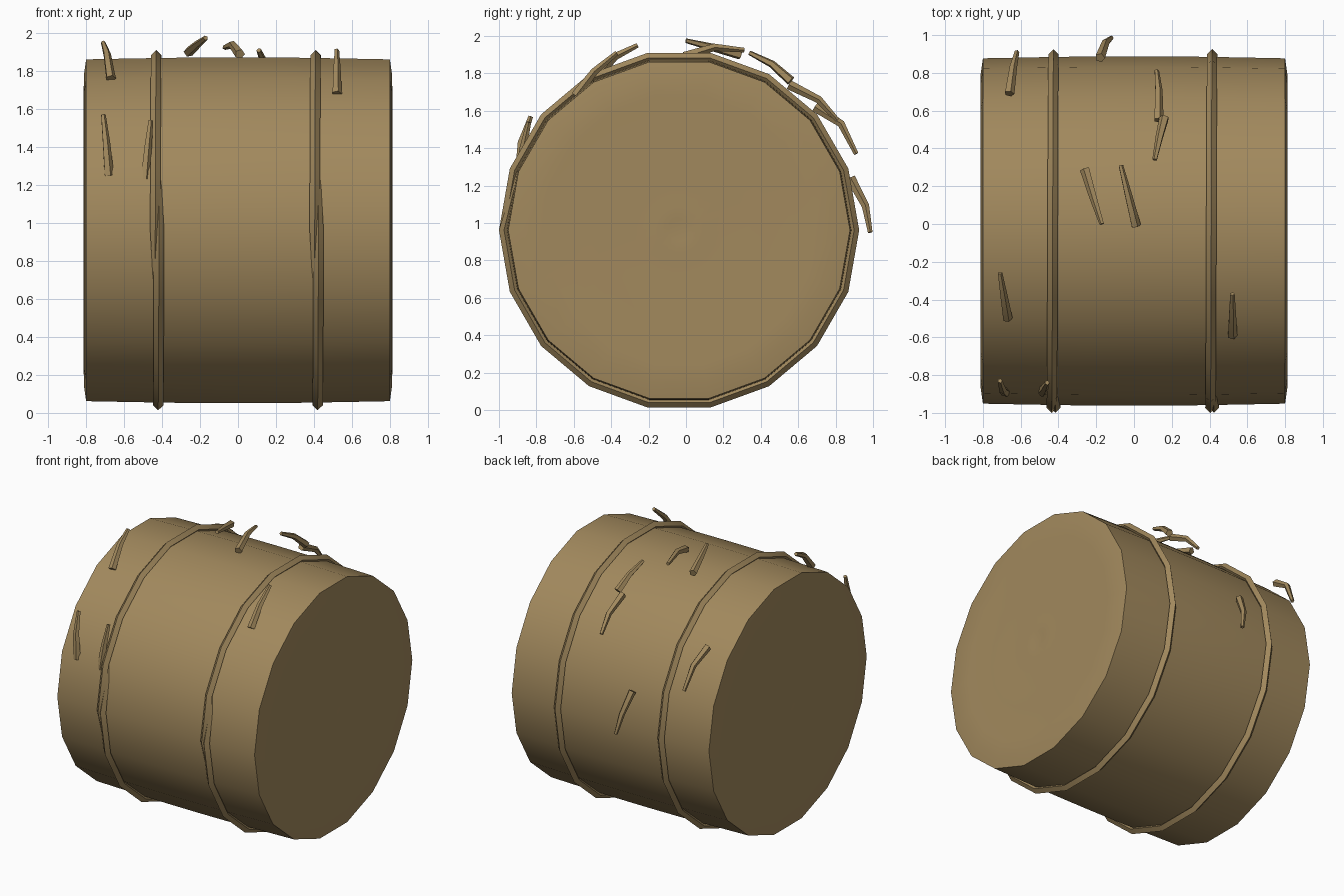
import bpy, bmesh, math
from mathutils import Vector

if "Cube" in bpy.data.objects:
    bpy.data.objects.remove(bpy.data.objects["Cube"])

SIDES = 18
CY, CZ = -0.037, 0.962

straw_mat = bpy.data.materials.new("dry straw")
straw_mat.diffuse_color = (0.36, 0.25, 0.11, 1)
straw_mat.use_nodes = True
straw_mat.node_tree.nodes["Principled BSDF"].inputs["Base Color"].default_value = straw_mat.diffuse_color


def finish(name, bm, angle=35):
    bmesh.ops.recalc_face_normals(bm, faces=bm.faces)
    me = bpy.data.meshes.new(name)
    bm.to_mesh(me)
    bm.free()
    me.materials.append(straw_mat)
    ob = bpy.data.objects.new(name, me)
    bpy.context.collection.objects.link(ob)
    bpy.ops.object.select_all(action='DESELECT')
    ob.select_set(True)
    bpy.context.view_layer.objects.active = ob
    bpy.ops.object.shade_smooth_by_angle(angle=math.radians(angle))
    return ob


def bridge(bm, a, b):
    n = len(a)
    for i in range(n):
        bm.faces.new((a[i], a[(i + 1) % n], b[(i + 1) % n], b[i]))


def tube(name, path, radii, sides, out):
    """Sweep a small polygon along a path; out(p) gives the outward direction."""
    bm = bmesh.new()
    rings = []
    pts = [Vector(p) for p in path]
    for i, (p, r) in enumerate(zip(pts, radii)):
        t = (pts[min(i + 1, len(pts) - 1)] - pts[max(i - 1, 0)]).normalized()
        side = t.cross(out(p)).normalized()
        up = side.cross(t)
        rings.append([bm.verts.new(p + r * (math.cos(a) * side + math.sin(a) * up))
                      for a in (2 * math.pi * k / sides for k in range(sides))])
    for a, b in zip(rings, rings[1:]):
        bridge(bm, a, b)
    bm.faces.new(rings[0])
    bm.faces.new(rings[-1])
    return finish(name, bm)


def outward(p):
    return Vector((0, p.y - CY, p.z - CZ)).normalized()


# Bale: lathed about the x axis, with rippled ends and a dimple in the middle
half = [(0.812, 0.06), (0.803, 0.13), (0.812, 0.24), (0.805, 0.36), (0.812, 0.48),
        (0.807, 0.60), (0.813, 0.72), (0.812, 0.83), (0.80, 0.914), (0.55, 0.919), (0.25, 0.924)]
profile = half + [(0, 0.925)] + [(-x, r) for x, r in reversed(half)]
bm = bmesh.new()
rings = [[bm.verts.new((x, CY + r * math.cos(2 * math.pi * k / SIDES),
                        CZ + r * math.sin(2 * math.pi * k / SIDES)))
          for k in range(SIDES)] for x, r in profile]
for a, b in zip(rings, rings[1:]):
    bridge(bm, a, b)
for ring, x in ((rings[0], 0.795), (rings[-1], -0.795)):
    c = bm.verts.new((x, CY, CZ))
    for k in range(SIDES):
        bm.faces.new((ring[k], ring[(k + 1) % SIDES], c))
finish("bale", bm)

# Twine: one slightly spiralling turn each, ends overlapping on the front
for name, x0 in (("left_twine", -0.415), ("right_twine", 0.425)):
    path, radii = [], []
    for k in range(21):
        deg = 160 + 20 * k
        a = math.radians(deg)
        r = 0.915 if k in (0, 20) else 0.936
        path.append((x0 - 0.022 * k / 20, CY + r * math.cos(a), CZ + r * math.sin(a)))
        radii.append(0.008 if k in (0, 20) else 0.027)
    tube(name, path, radii, 4, outward)

# Loose straws: thick end, bend, thin end
straws = [
    ((-0.67, -0.50, 1.76), (-0.69, -0.38, 1.89), (-0.71, -0.26, 1.95)),
    ((-0.68, -0.89, 1.25), (-0.695, -0.88, 1.43), (-0.71, -0.83, 1.57)),
    ((-0.49, -0.89, 1.23), (-0.475, -0.87, 1.40), (-0.46, -0.84, 1.54)),
    ((0.52, -0.59, 1.68), (0.52, -0.49, 1.81), (0.52, -0.37, 1.91)),
    ((-0.26, 0.29, 1.90), (-0.215, 0.14, 1.94), (-0.17, 0.00, 1.975)),
    ((0.01, -0.01, 1.89), (-0.03, 0.15, 1.94), (-0.07, 0.31, 1.925)),
    ((0.13, 0.55, 1.74), (0.13, 0.71, 1.66), (0.12, 0.81, 1.55)),
    ((0.16, 0.56, 1.76), (0.135, 0.46, 1.85), (0.11, 0.34, 1.91)),
    ((-0.66, 0.69, 1.62), (-0.64, 0.83, 1.53), (-0.62, 0.91, 1.37)),
    ((-0.18, 0.88, 1.24), (-0.15, 0.96, 1.09), (-0.12, 0.985, 0.95)),
]
for i, path in enumerate(straws, 1):
    tube(f"loose_straw_{i}", path, (0.027, 0.021, 0.013), 5, outward)
